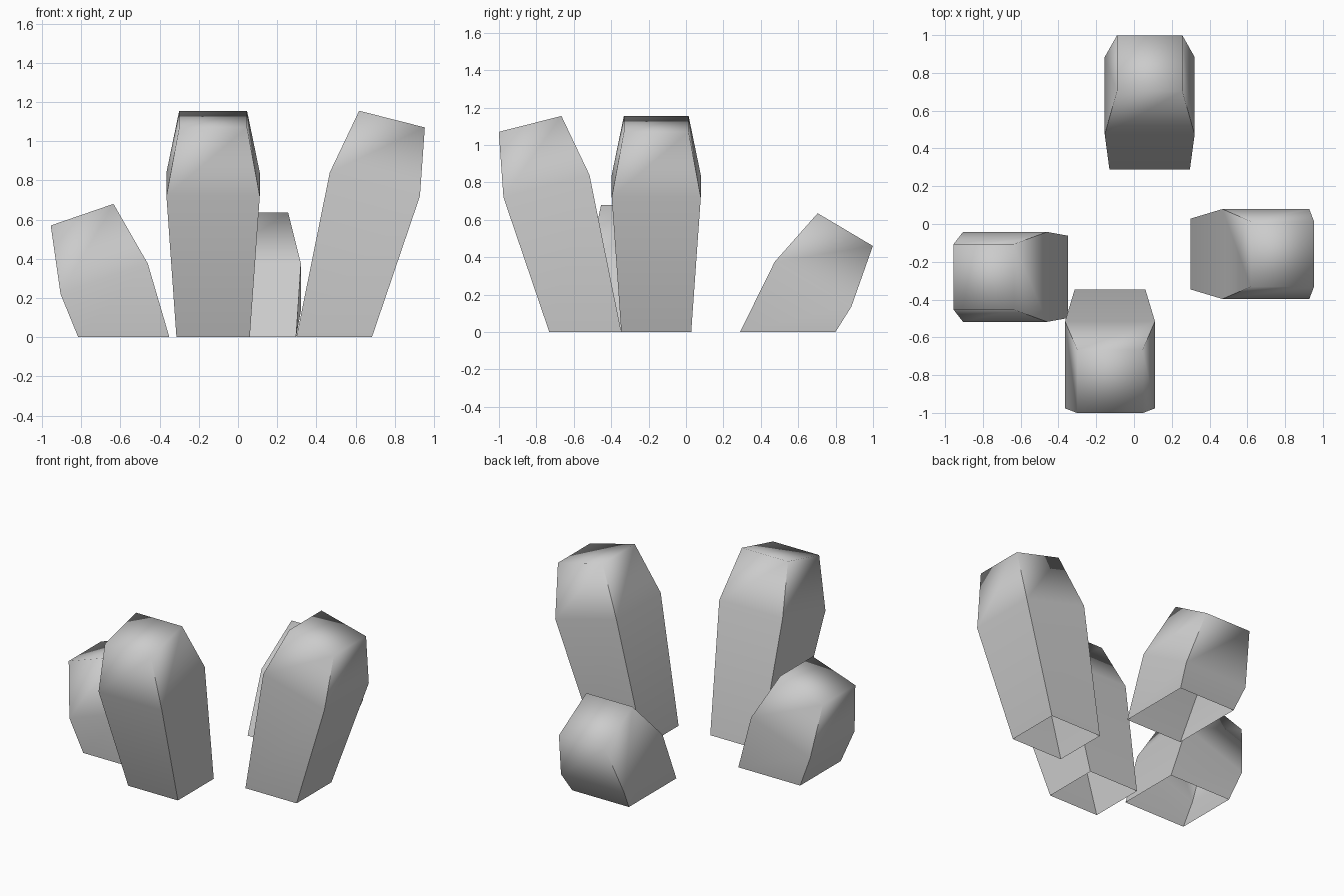
import bpy, bmesh, math

if "Cube" in bpy.data.objects:
    bpy.data.objects.remove(bpy.data.objects["Cube"])

# Each shard leans outward. Ring = (inner reach, inner z, outer reach, outer z, half width)
TALL = [(0.0, 0.0, 0.385, 0.0, 0.187),
        (0.17, 0.84, 0.63, 0.72, 0.238),
        (0.32, 1.155, 0.655, 1.07, 0.173)]
SHORT_LEFT = [(0.0, 0.0, 0.465, 0.0, 0.218),
              (0.11, 0.375, 0.555, 0.22, 0.238),
              (0.285, 0.68, 0.605, 0.57, 0.174)]
SHORT_BACK = [(0.0, 0.0, 0.51, 0.0, 0.213),
              (0.185, 0.375, 0.595, 0.135, 0.238),
              (0.415, 0.635, 0.71, 0.46, 0.173)]


def shard(name, rings, angle, start, side):
    """Open-bottomed four-sided shard leaning along +x, turned by angle."""
    bm = bmesh.new()
    c, s = round(math.cos(angle)), round(math.sin(angle))
    loops = []
    for ri, zi, ro, zo, w in rings:
        pts = [(ri, -w, zi), (ro, -w, zo), (ro, w, zo), (ri, w, zi)]
        loop = []
        for r, t, z in pts:
            u, v = r + start, t + side
            loop.append(bm.verts.new((c * u - s * v, s * u + c * v, z)))
        loops.append(loop)
    for a, b in zip(loops, loops[1:]):
        for i in range(4):
            j = (i + 1) % 4
            bm.faces.new((a[i], a[j], b[j], b[i]))
    bm.faces.new(loops[-1])
    mesh = bpy.data.meshes.new(name)
    bm.to_mesh(mesh)
    bm.free()
    ob = bpy.data.objects.new(name, mesh)
    bpy.context.collection.objects.link(ob)
    bpy.ops.object.select_all(action='DESELECT')
    ob.select_set(True)
    bpy.context.view_layer.objects.active = ob
    bpy.ops.object.shade_smooth_by_angle(angle=math.radians(80))
    return ob


# Two tall shards (right, front) and two short ones (left, back)
shard("right_shard", TALL, 0, 0.298, -0.159)
shard("front_shard", TALL, -math.pi / 2, 0.346, -0.127)
shard("left_shard", SHORT_LEFT, math.pi, 0.35, 0.28)
shard("back_shard", SHORT_BACK, math.pi / 2, 0.289, -0.083)
